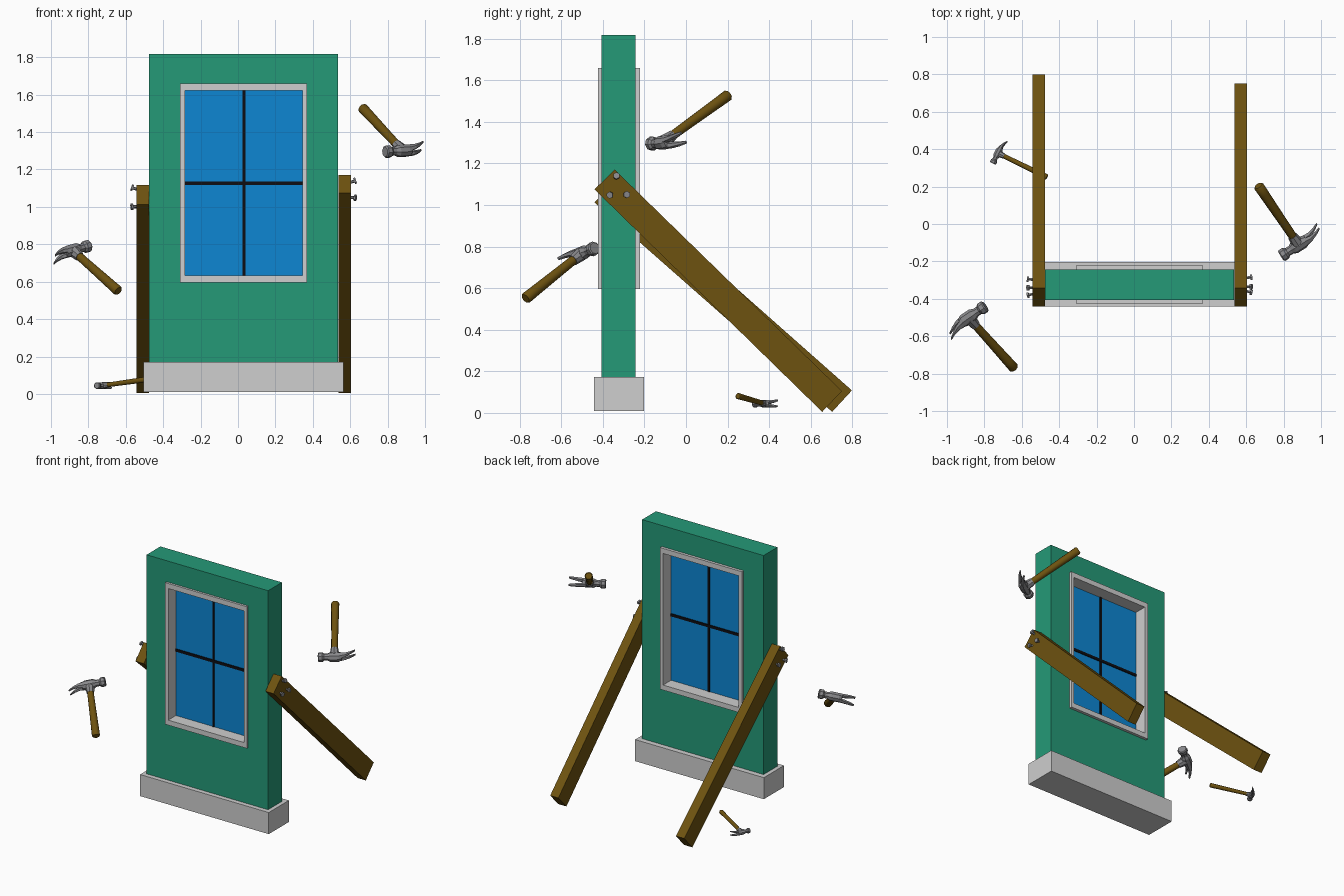
import bpy, bmesh, math
from mathutils import Vector, Matrix

if "Cube" in bpy.data.objects:
    bpy.data.objects.remove(bpy.data.objects["Cube"])


def material(name, rgb):
    m = bpy.data.materials.new(name)
    m.diffuse_color = (*rgb, 1)
    m.use_nodes = True
    m.node_tree.nodes["Principled BSDF"].inputs["Base Color"].default_value = m.diffuse_color
    return m


GREEN = material("wall green", (0.018, 0.32, 0.185))
GREY = material("pale grey", (0.62, 0.62, 0.62))
BLUE = material("glass blue", (0.004, 0.24, 0.65))
BLACK = material("black", (0.004, 0.004, 0.006))
WOOD = material("brown wood", (0.155, 0.085, 0.005))
METAL = material("metal grey", (0.25, 0.25, 0.26))


def finish(name, bm, mat, smooth=None):
    bmesh.ops.recalc_face_normals(bm, faces=bm.faces)
    me = bpy.data.meshes.new(name)
    bm.to_mesh(me)
    bm.free()
    me.materials.append(mat)
    ob = bpy.data.objects.new(name, me)
    bpy.context.collection.objects.link(ob)
    if smooth:
        bpy.context.view_layer.objects.active = ob
        bpy.ops.object.select_all(action='DESELECT')
        ob.select_set(True)
        bpy.ops.object.shade_smooth_by_angle(angle=math.radians(smooth))
    return ob


def loft(bm, rings):
    """Skin a list of closed point rings and cap both ends."""
    rows = [[bm.verts.new(p) for p in r] for r in rings]
    n = len(rows[0])
    for a, b in zip(rows, rows[1:]):
        for i in range(n):
            j = (i + 1) % n
            bm.faces.new((a[i], a[j], b[j], b[i]))
    bm.faces.new(rows[0])
    bm.faces.new(rows[-1])


def box(name, x, y, z, mat):
    bm = bmesh.new()
    loft(bm, [[(a, y[0], z[0]), (a, y[1], z[0]), (a, y[1], z[1]), (a, y[0], z[1])] for a in x])
    return finish(name, bm, mat)


def ring_box(name, ox, oz, ix, iz, y, mat):
    """Rectangular slab with a rectangular opening through it."""
    bm = bmesh.new()

    def rect(x, z, yy):
        return [bm.verts.new(p) for p in
                ((x[0], yy, z[0]), (x[1], yy, z[0]), (x[1], yy, z[1]), (x[0], yy, z[1]))]
    loops = [rect(ox, oz, y[0]), rect(ox, oz, y[1]), rect(ix, iz, y[1]), rect(ix, iz, y[0])]
    for k in range(4):
        a, b = loops[k], loops[(k + 1) % 4]
        for i in range(4):
            j = (i + 1) % 4
            bm.faces.new((a[i], a[j], b[j], b[i]))
    return finish(name, bm, mat)


# Wall, footing and window
FX, FZ = (-0.31, 0.37), (0.595, 1.66)
IX, IZ = (-0.283, 0.346), (0.633, 1.622)
ring_box("wall", (-0.475, 0.535), (0.17, 1.818), FX, FZ, (-0.407, -0.243), GREEN)
box("footing", (-0.505, 0.565), (-0.442, -0.203), (0.01, 0.172), GREY)
ring_box("window_frame", FX, FZ, IX, IZ, (-0.424, -0.222), GREY)
box("window_glass", IX, (-0.333, -0.317), IZ, BLUE)
box("window_bar_vertical", (0.023, 0.039), (-0.338, -0.312), IZ, BLACK)
box("window_bar_horizontal", IX, (-0.339, -0.311), (1.116, 1.136), BLACK)


# Sloping braces
def brace(name, x, profile):
    bm = bmesh.new()
    loft(bm, [[(a, y, z) for y, z in profile] for a in x])
    finish(name, bm, WOOD)


brace("brace_right", (0.536, 0.604), [(-0.44, 1.075), (-0.343, 1.17), (0.75, 0.105), (0.655, 0.005)])
brace("brace_left", (-0.544, -0.475), [(-0.44, 1.012), (-0.343, 1.118), (0.798, 0.108), (0.703, 0.005)])


# Nails, slightly crooked
def nail(name, base, direction):
    rot = Vector(direction).to_track_quat('Z', 'Y').to_matrix().to_4x4()
    m = Matrix.Translation(base) @ rot
    bm = bmesh.new()
    for r, z0, z1 in ((0.008, -0.01, 0.025), (0.017, 0.018, 0.029)):
        bmesh.ops.create_cone(bm, cap_ends=True, segments=6, radius1=r, radius2=r, depth=z1 - z0,
                              matrix=m @ Matrix.Translation((0, 0, (z0 + z1) / 2)))
    finish(name, bm, METAL)


for side, x, spots in (("right", 0.604, ((-0.335, 1.132), (-0.36, 1.05), (-0.287, 1.05))),
                       ("left", -0.544, ((-0.34, 1.095), (-0.375, 1.003), (-0.297, 1.0)))):
    s = 1 if x > 0 else -1
    for i, (y, z) in enumerate(spots):
        tilt = ((0, 0.35), (-0.25, -0.1), (0.1, 0.0))[i]
        nail(f"nail_{side}_{i + 1}", (x, y, z), (s, tilt[0], tilt[1]))


# Hammers: local X runs from striking face to claw, Z from handle to head
def section(x, y, z, ry, rz, n=8):
    return [(x, y + ry * math.cos(a), z + rz * math.sin(a))
            for a in (math.tau * (i + 0.5) / n for i in range(n))]


def hammer(name, end, head, face_to_claw, scale):
    end, head = Vector(end), Vector(head)
    length = (head - end).length
    Z = (head - end).normalized()
    X = Vector(face_to_claw)
    X = (X - Z * X.dot(Z)).normalized()
    Y = Z.cross(X)
    rot = Matrix((X, Y, Z)).transposed().to_4x4()
    place = Matrix.Translation(head) @ rot
    bm = bmesh.new()
    low = -length
    rings = [(low, 0.022), (low + 0.008 * scale, 0.028), (low + 0.06 * scale, 0.027),
             (low * 0.45, 0.024), (-0.03 * scale, 0.022)]
    loft(bm, [[(r * scale * math.cos(a), r * scale * math.sin(a), z)
               for a in (math.tau * i / 12 for i in range(12))] for z, r in rings])
    finish(name + "_handle", bm, WOOD, 40).matrix_world = place

    bm = bmesh.new()
    # striking face, neck and body
    loft(bm, [section(x, 0, z, ry, rz) for x, z, ry, rz in (
        (-0.112, 0, 0.028, 0.028), (-0.106, 0, 0.034, 0.034), (-0.082, 0, 0.034, 0.034),
        (-0.07, 0, 0.024, 0.024), (-0.048, 0, 0.024, 0.024), (-0.028, 0, 0.033, 0.035),
        (0.03, 0, 0.033, 0.035), (0.05, -0.002, 0.032, 0.026))])
    # split claw
    for s in (-1, 1):
        loft(bm, [section(x, s * y, z, ry, rz, 6) for x, y, z, ry, rz in (
            (0.03, 0.015, 0, 0.016, 0.028), (0.075, 0.019, -0.004, 0.015, 0.017),
            (0.11, 0.023, -0.016, 0.012, 0.010), (0.143, 0.026, -0.034, 0.008, 0.004))])
    # socket round the handle top
    bmesh.ops.create_cone(bm, cap_ends=True, segments=8, radius1=0.026, radius2=0.034, depth=0.06,
                          matrix=Matrix.Translation((0, 0, -0.038)))
    bmesh.ops.scale(bm, vec=(scale,) * 3, verts=bm.verts)
    finish(name + "_head", bm, METAL).matrix_world = place


hammer("hammer_right", (0.665, 0.205, 1.53), (0.88, -0.112, 1.30), (0.21, 0.13, 0.01), 1.0)
hammer("hammer_left", (-0.64, -0.772, 0.55), (-0.885, -0.5, 0.768), (-0.195, -0.13, -0.05), 1.0)
hammer("hammer_small", (-0.465, 0.25, 0.081), (-0.728, 0.379, 0.044), (0.06, 0.115, 0.0), 0.55)
